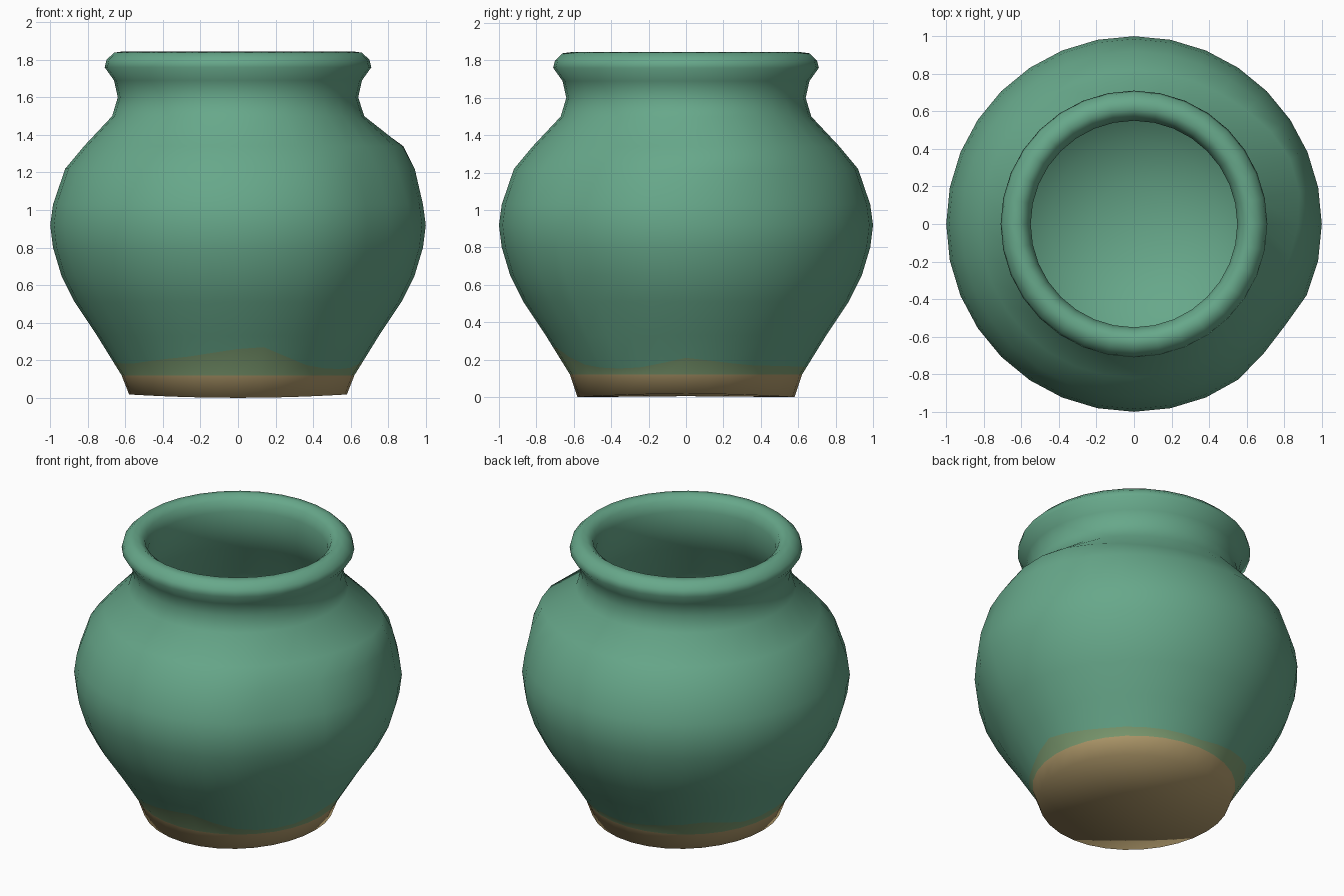
import bpy, bmesh, math

cube = bpy.data.objects.get("Cube")
if cube:
    bpy.data.objects.remove(cube, do_unlink=True)

SIDES = 32


def make_material(name, rgb):
    mat = bpy.data.materials.new(name)
    mat.use_nodes = True
    mat.diffuse_color = (*rgb, 1)
    mat.node_tree.nodes["Principled BSDF"].inputs["Base Color"].default_value = (*rgb, 1)
    return mat


materials = [make_material("green_glaze", (0.135, 0.39, 0.255)),
             make_material("thin_olive_glaze", (0.21, 0.34, 0.17)),
             make_material("tan_clay", (0.46, 0.34, 0.155))]
GREEN, OLIVE, TAN = range(3)

# Profile as (radius, height): foot, belly, shoulder, neck, rolled rim, hollow inside
foot = [(0.58, 0.0), (0.62, 0.12)]
body = [(0.75, 0.33), (0.87, 0.51), (0.94, 0.65), (0.985, 0.8), (1.0, 0.92),
        (0.985, 1.03), (0.92, 1.22), (0.82, 1.34), (0.67, 1.5), (0.64, 1.6),
        (0.66, 1.69), (0.71, 1.76), (0.70, 1.8), (0.66, 1.838), (0.61, 1.845),
        (0.57, 1.815), (0.55, 1.75), (0.555, 1.62), (0.6, 1.48), (0.8, 1.22),
        (0.88, 0.95), (0.82, 0.65), (0.68, 0.42), (0.45, 0.24), (0.22, 0.16)]

# Height of the glaze drip line by angle in degrees
drips = [(-180, 0.19), (-150, 0.18), (-112, 0.22), (-90, 0.26), (-78, 0.27), (-60, 0.18),
         (-40, 0.15), (-20, 0.16), (0, 0.21), (30, 0.17), (90, 0.16), (115, 0.2),
         (135, 0.23), (160, 0.17), (180, 0.19)]


def drip_height(degrees):
    for (a, ha), (b, hb) in zip(drips, drips[1:]):
        if a <= degrees <= b:
            return ha + (hb - ha) * (degrees - a) / (b - a)
    return 0.18


def shoulder_bulge(angle, z):
    # One side of the shoulder is fuller than the rest
    turn = (angle - math.radians(18)) / 0.5
    lift = (z - 1.32) / 0.1
    return 0.085 * math.exp(-turn * turn - lift * lift)


def flat_dent(angle):
    # Slightly flattened patch at the front
    turn = (angle + math.radians(38)) / 0.2
    return 0.035 * math.exp(-turn * turn)


bm = bmesh.new()
angles = [-math.pi + 2 * math.pi * i / SIDES for i in range(SIDES)]


def add_ring(point_at, warped=True):
    ring = []
    for a in angles:
        r, z = point_at(a)
        if warped:
            r += shoulder_bulge(a, z)
            if 0.5 < z < 1.25:
                r -= flat_dent(a)
        ring.append(bm.verts.new((r * math.cos(a), r * math.sin(a), z)))
    return ring


def drip_point(a):
    h = drip_height(math.degrees(a))
    return 0.62 + (h - 0.12) * 0.62, h


# Uneven foot edge, then the drip line, then the turned body
rings = [add_ring(lambda a: (foot[0][0], 0.018 * math.cos(a) ** 2)),
         add_ring(lambda a: foot[1]), add_ring(drip_point)]
for i, p in enumerate(body):
    rings.append(add_ring(lambda a, p=p: p, warped=i < 15))

for level, (low, high) in enumerate(zip(rings, rings[1:])):
    for i in range(SIDES):
        j = (i + 1) % SIDES
        face = bm.faces.new((low[i], low[j], high[j], high[i]))
        face.material_index = {0: TAN, 1: OLIVE}.get(level, GREEN)

# Underside and inner floor
base_centre = bm.verts.new((0, 0, 0.005))
floor_centre = bm.verts.new((0, 0, 0.14))
for i in range(SIDES):
    j = (i + 1) % SIDES
    bm.faces.new((rings[0][j], rings[0][i], base_centre)).material_index = TAN
    bm.faces.new((rings[-1][i], rings[-1][j], floor_centre)).material_index = GREEN

for face in bm.faces:
    face.smooth = True
bm.normal_update()

mesh = bpy.data.meshes.new("clay_pot")
bm.to_mesh(mesh)
bm.free()
for mat in materials:
    mesh.materials.append(mat)
pot = bpy.data.objects.new("clay_pot", mesh)
bpy.context.collection.objects.link(pot)
